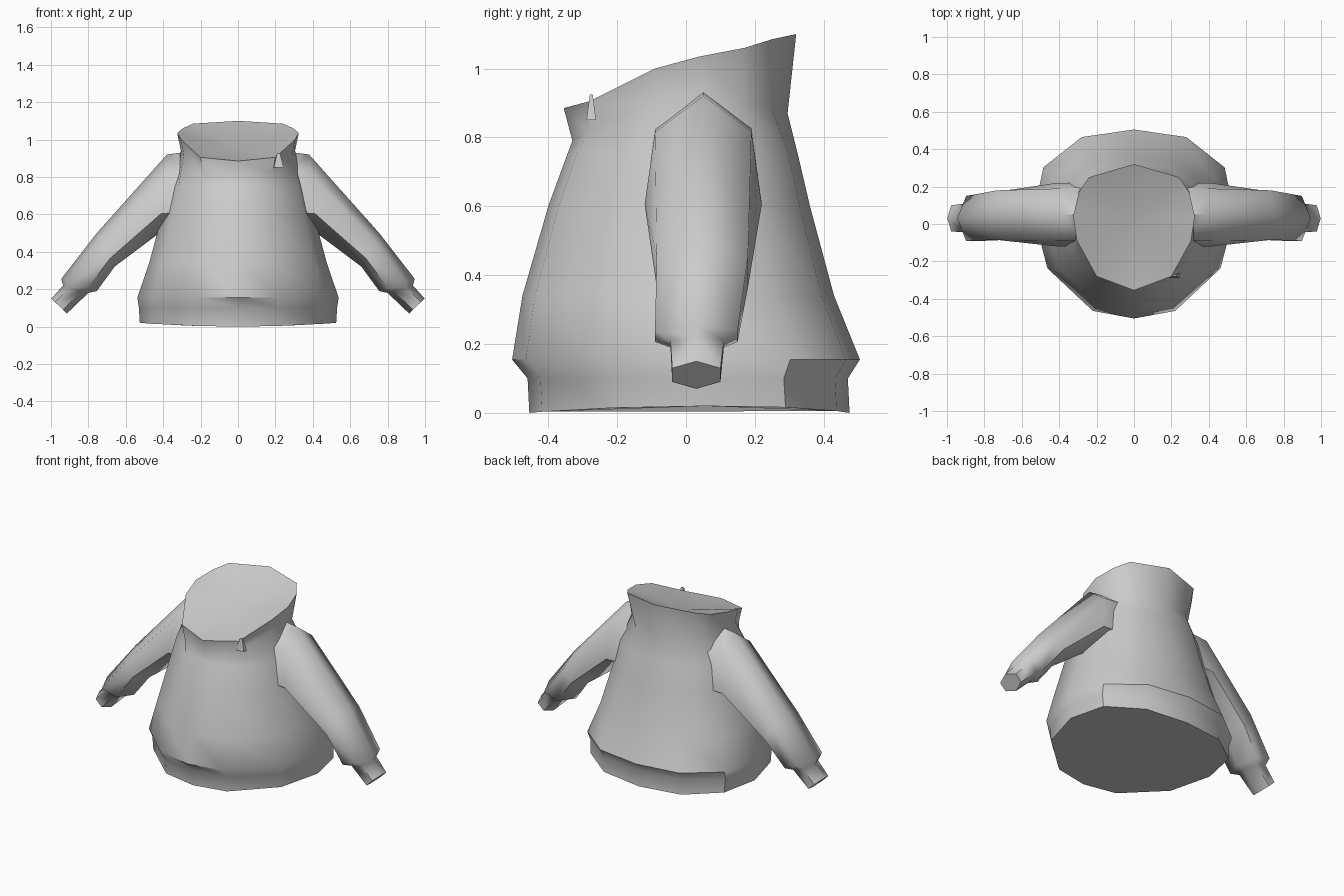
import bpy, bmesh, math

if "Cube" in bpy.data.objects:
    bpy.data.objects.remove(bpy.data.objects["Cube"])


def loft(name, rings, dish=None, angle=40):
    """Skin closed rings of equal size; cap both ends (last one as a dish if given)."""
    bm = bmesh.new()
    loops = [[bm.verts.new(p) for p in ring] for ring in rings]
    n = len(loops[0])
    for a, b in zip(loops, loops[1:]):
        for i in range(n):
            j = (i + 1) % n
            bm.faces.new((a[i], a[j], b[j], b[i]))
    bm.faces.new(loops[0])
    if dish:
        c = bm.verts.new(dish)
        for i in range(n):
            bm.faces.new((loops[-1][i], loops[-1][(i + 1) % n], c))
    else:
        bm.faces.new(loops[-1])
    bmesh.ops.recalc_face_normals(bm, faces=bm.faces)
    mesh = bpy.data.meshes.new(name)
    bm.to_mesh(mesh)
    bm.free()
    obj = bpy.data.objects.new(name, mesh)
    bpy.context.collection.objects.link(obj)
    bpy.ops.object.select_all(action='DESELECT')
    obj.select_set(True)
    bpy.context.view_layer.objects.active = obj
    bpy.ops.object.shade_smooth_by_angle(angle=math.radians(angle))
    return obj


def mirror_ring(half):
    """Complete a half outline running from back centre to front centre."""
    return half + [(-x, y, z) for x, y, z in half[-2:0:-1]]


# Torso: 12-sided rings of (z, half width, front y, back y)
unit = [(0, 1), (.52, .92), (.9, .6), (1, .1), (.86, -.47), (.41, -.92), (0, -1)]


def torso_ring(z, w, front, back):
    c, d = (front + back) / 2, (back - front) / 2
    lift = .02 if z == 0 else 0
    return mirror_ring([(x * w, c + y * d, z + lift * x * x) for x, y in unit])


torso = [torso_ring(*r) for r in (
    (0, .525, -.455, .475), (.10, .53, -.46, .47), (.155, .538, -.505, .505),
    (.34, .475, -.475, .43), (.60, .405, -.40, .36), (.75, .37, -.345, .325))]

# Neck seam and slanted hood opening
neck = mirror_ring([(0, .295, .87), (.18, .25, .88), (.27, .16, .90), (.305, .05, .94),
                    (.29, -.08, .92), (.18, -.28, .82), (0, -.33, .79)])
rim = mirror_ring([(0, .32, 1.10), (.24, .25, 1.085), (.295, .17, 1.06), (.325, .04, 1.035),
                   (.305, -.09, 1.0), (.20, -.28, .905), (0, -.355, .885)])
loft("torso_and_hood", torso + [neck, rim], dish=(0, 0, .945))


# Sleeves: six-sided sections between an upper and a lower point
def sleeve_ring(side, top, bottom, y0, y1, flare=0):
    cx, cz = (top[0] + bottom[0]) / 2, (top[1] + bottom[1]) / 2
    hx, hz = top[0] - cx, top[1] - cz
    cy, hy = (y0 + y1) / 2, (y1 - y0) / 2
    ring = []
    for i in range(6):
        a = math.radians(60 * i)
        u, v = math.cos(a), math.sin(a) / math.cos(math.radians(30))
        w = hy + (flare if u < 0 else 0)
        ring.append((side * (cx + u * hx), cy + v * w, cz + u * hz))
    return ring


sections = [
    ((.27, .935), (.30, .50), -.09, .19, .03),
    ((.38, .92), (.42, .50), -.09, .19, .03),
    ((.755, .50), (.66, .32), -.085, .18),
    ((.945, .255), (.755, .19), -.09, .15),
    ((.935, .22), (.80, .18), -.045, .11),
    ((.998, .15), (.915, .07), -.04, .10)]
for side, label in ((1, "right"), (-1, "left")):
    loft(label + "_sleeve", [sleeve_ring(side, *s) for s in sections], angle=62)

# Zip pull on the collar
pull = [[(.217 + sx * w, -.275 + sy * d, z) for sx, sy in ((-1, -1), (1, -1), (1, 1), (-1, 1))]
        for z, w, d in ((.85, .027, .014), (.925, .008, .004))]
loft("zip_pull", pull, angle=20)
